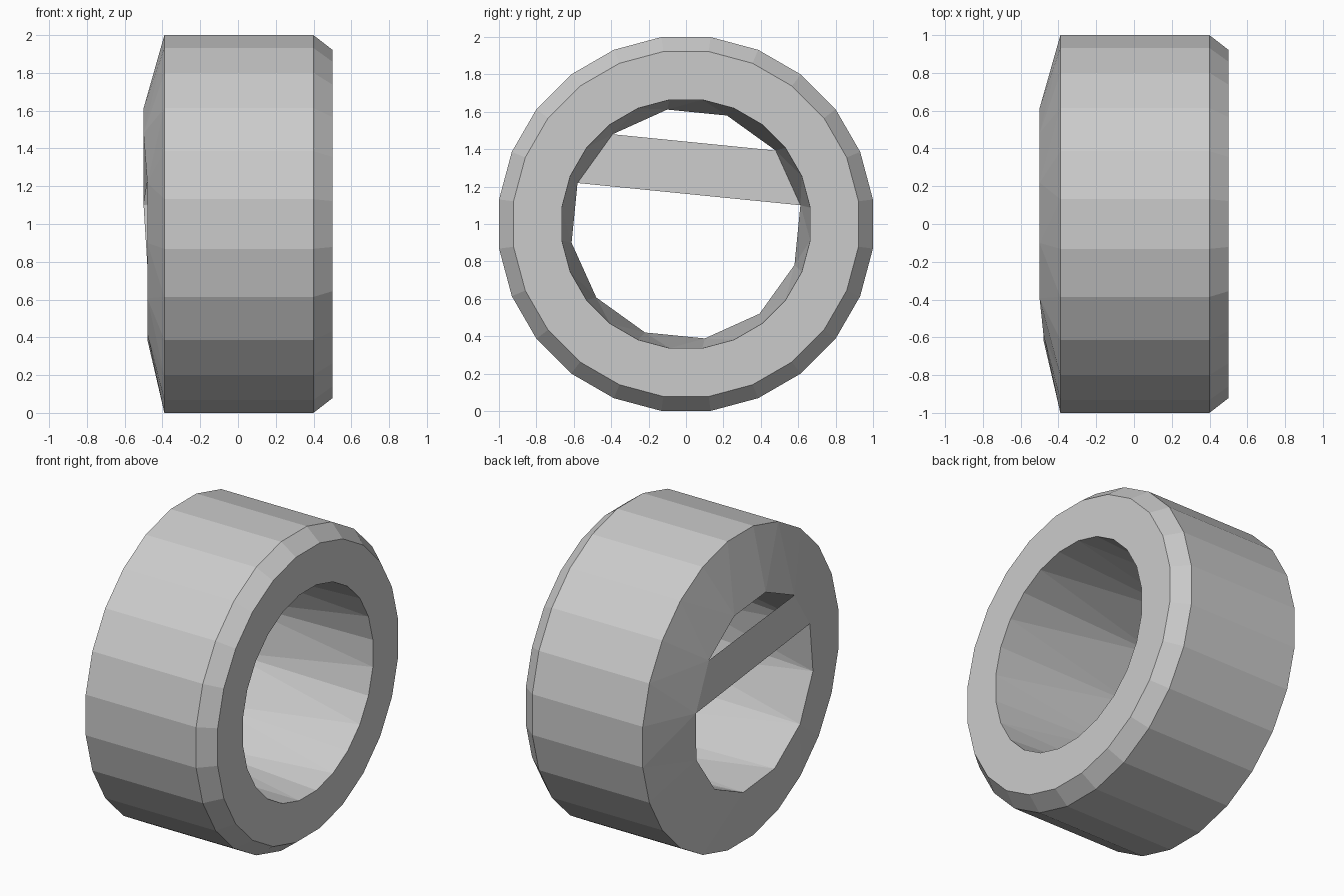
import bpy
import bmesh
from math import cos, sin, radians

cube = bpy.data.objects.get("Cube")
if cube:
    bpy.data.objects.remove(cube, do_unlink=True)

grey = bpy.data.materials.new("plain grey")
grey.use_nodes = True
colour = (0.6, 0.6, 0.6, 1)
grey.diffuse_color = colour
grey.node_tree.nodes["Principled BSDF"].inputs["Base Color"].default_value = colour


def finish(bm, name):
    mesh = bpy.data.meshes.new(name)
    bm.to_mesh(mesh)
    bm.free()
    mesh.materials.append(grey)
    obj = bpy.data.objects.new(name, mesh)
    bpy.context.collection.objects.link(obj)
    return obj


def point(x, radius, degrees):
    a = radians(degrees)
    return (x, radius * cos(a), 1 + radius * sin(a))


def circle(bm, x, radius, sides=24):
    return [bm.verts.new(point(x, radius, (i + 0.5) * 360 / sides)) for i in range(sides)]


def bridge(bm, a, b):
    """Join two loops with the same number of sides."""
    for i in range(len(a)):
        j = (i + 1) % len(a)
        bm.faces.new((a[i], a[j], b[j], b[i]))


def bridge_half(bm, fine, coarse):
    """Join a loop to one with half as many sides."""
    n = len(coarse)
    for i in range(n):
        j = (i + 1) % n
        o0, o1, o2 = fine[2 * i], fine[2 * i + 1], fine[2 * j]
        bm.faces.new((o0, o1, coarse[i]))
        bm.faces.new((o1, coarse[j], coarse[i]))
        bm.faces.new((o1, o2, coarse[j]))


# Twelve-sided rear opening, a little prouder along its upper arc
opening = [point(-0.5 if i < 5 else -0.48, 0.62, 9.3 + 30 * i) for i in range(12)]

# Ring body: tapered bore, flat front, chamfer, outer wall, shallow rear cone
bm = bmesh.new()
bore_front = circle(bm, 0.5, 0.67)
rim_front = circle(bm, 0.5, 0.93)
wall_front = circle(bm, 0.4, 1.008)
wall_back = circle(bm, -0.39, 1.008)
bore_back = [bm.verts.new(p) for p in opening]
bridge(bm, bore_front, rim_front)
bridge(bm, rim_front, wall_front)
bridge(bm, wall_front, wall_back)
bridge_half(bm, wall_back, bore_back)
bridge_half(bm, bore_front, bore_back)
bmesh.ops.recalc_face_normals(bm, faces=bm.faces)
finish(bm, "ring_body")

# Flat bar across the rear opening, facing backwards
bm = bmesh.new()
corners = [bm.verts.new(opening[i]) for i in (0, 1, 4, 5)]
bar = bm.faces.new(corners)
bm.normal_update()
if bar.normal.x > 0:
    bar.normal_flip()
finish(bm, "crossbar")
